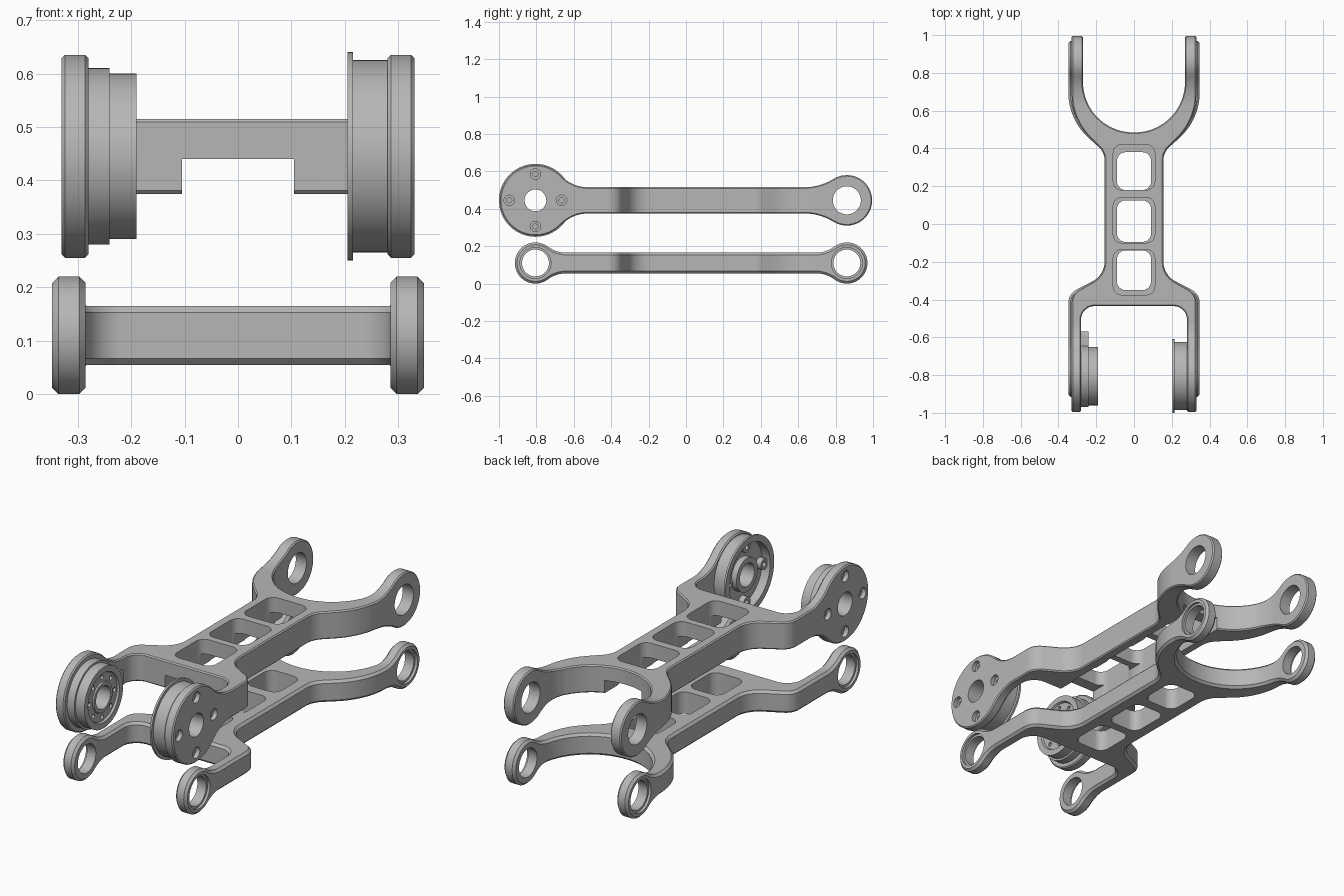
import bpy
import bmesh
from math import pi, sin, cos, tan, atan2, sqrt, radians
from mathutils import Vector

cube = bpy.data.objects.get("Cube")
if cube:
    bpy.data.objects.remove(cube, do_unlink=True)

GREY = (0.47, 0.47, 0.47, 1)
metal = bpy.data.materials.new("satin grey metal")
metal.use_nodes = True
metal.diffuse_color = GREY
shader = next(n for n in metal.node_tree.nodes if n.type == 'BSDF_PRINCIPLED')
shader.inputs["Base Color"].default_value = GREY


def finish(bm, name):
    bmesh.ops.recalc_face_normals(bm, faces=bm.faces)
    mesh = bpy.data.meshes.new(name)
    bm.to_mesh(mesh)
    bm.free()
    mesh.materials.append(metal)
    obj = bpy.data.objects.new(name, mesh)
    bpy.context.collection.objects.link(obj)
    return obj


def prism(name, outline, axis, lo, hi):
    """Extrude a 2D outline along x (outline in y, z) or along z (outline in x, y)."""
    place = (lambda a, b, t: (t, a, b)) if axis == 'x' else (lambda a, b, t: (a, b, t))
    bm = bmesh.new()
    low = [bm.verts.new(place(a, b, lo)) for a, b in outline]
    high = [bm.verts.new(place(a, b, hi)) for a, b in outline]
    bm.faces.new(low)
    bm.faces.new(high)
    n = len(low)
    for i in range(n):
        j = (i + 1) % n
        bm.faces.new((low[i], low[j], high[j], high[i]))
    return finish(bm, name)


def arc(cx, cy, r, start, end, steps):
    angles = [start + (end - start) * i / steps for i in range(steps + 1)]
    return [(cx + r * cos(a), cy + r * sin(a)) for a in angles]


def rod(y, z, r, lo, hi, name="cutter", steps=48):
    return prism(name, arc(y, z, r, 0, 2 * pi, steps)[:-1], 'x', lo, hi)


def rounded(corners, steps=12):
    """Round each (x, y, radius) corner of a polygon."""
    out = []
    for i, (x, y, r) in enumerate(corners):
        p = Vector((x, y))
        if r == 0:
            out.append((x, y))
            continue
        d1 = (Vector(corners[i - 1][:2]) - p).normalized()
        d2 = (Vector(corners[(i + 1) % len(corners)][:2]) - p).normalized()
        half = d1.angle(d2) / 2
        centre = p + (d1 + d2).normalized() * (r / sin(half))
        a = p + d1 * (r / tan(half)) - centre
        b = p + d2 * (r / tan(half)) - centre
        for k in range(steps + 1):
            v = centre + a.lerp(b, k / steps).normalized() * r
            out.append((v.x, v.y))
    return out


def box_outline(x0, x1, y0, y1, r):
    return rounded([(x0, y0, r), (x1, y0, r), (x1, y1, r), (x0, y1, r)], 8)


def apply_modifier(obj, mod):
    bpy.context.view_layer.objects.active = obj
    bpy.ops.object.modifier_apply(modifier=mod.name)


def combine(obj, tool, operation='DIFFERENCE'):
    mod = obj.modifiers.new("boolean", 'BOOLEAN')
    mod.operation = operation
    mod.solver = 'EXACT'
    mod.object = tool
    apply_modifier(obj, mod)
    bpy.data.objects.remove(tool, do_unlink=True)


def smooth(obj):
    bpy.ops.object.select_all(action='DESELECT')
    obj.select_set(True)
    bpy.context.view_layer.objects.active = obj
    bpy.ops.object.shade_smooth_by_angle(angle=radians(30))


def lathe(name, profile, y, z, steps=64):
    """Turn a closed (x, radius) profile about an axis parallel to x."""
    bm = bmesh.new()
    rings = []
    for k in range(steps):
        a = 2 * pi * k / steps
        rings.append([bm.verts.new((x, y + r * cos(a), z + r * sin(a))) for x, r in profile])
    n = len(profile)
    for k in range(steps):
        p, q = rings[k], rings[(k + 1) % steps]
        for i in range(n):
            j = (i + 1) % n
            bm.faces.new((p[i], p[j], q[j], q[i]))
    return finish(bm, name)


def eye_end(y, z, r, half, fillet, toward):
    """Round eye blended into the bar, from the bar's top edge round to its bottom."""
    up = half + fillet
    d = sqrt((r + fillet) ** 2 - up ** 2)
    a = atan2(up, d)
    pts = arc(d, up, fillet, 1.5 * pi, a + pi, 10)
    pts += arc(0, 0, r, a, 2 * pi - a, 44)[1:-1]
    pts += arc(d, -up, fillet, pi - a, pi / 2, 10)
    return [(y + toward * u, z + v) for u, v in pts]


def link(name, z, half, front, rear, inner_rear, inner_front, outer, windows, width, chamfer):
    """Forked link: plan outline crossed with side outline, then windows cut."""
    side = [(inner_rear, 0.485, inner_rear - 0.005), (inner_rear, 1.1, 0), (outer, 1.1, 0),
            (outer, 0.55, 0.33), (0.155, 0.38, 0.1), (0.155, -0.27, 0.12),
            (outer, -0.37, 0.08), (outer, -1.1, 0), (inner_front, -1.1, 0),
            (inner_front, -0.435, 0.07)]
    plan = rounded(side + [(-x, y, r) for x, y, r in reversed(side)])
    body = prism(name, plan, 'z', z - 0.4, z + 0.4)
    profile = eye_end(front[0], z, front[1], half, front[2], 1)
    profile += reversed(eye_end(rear[0], z, rear[1], half, rear[2], -1))
    combine(body, prism("cutter", profile, 'x', -0.6, 0.6), 'INTERSECT')
    bevel = body.modifiers.new("chamfer", 'BEVEL')
    bevel.width = chamfer
    bevel.segments = 1
    bevel.limit_method = 'ANGLE'
    bevel.angle_limit = radians(40)
    bevel.use_clamp_overlap = False
    apply_modifier(body, bevel)
    for y0, y1 in windows:
        combine(body, prism("cutter", box_outline(-width, width, y0, y1, 0.045), 'z', z - 0.3, z + 0.3))
    return body


FRONT, REAR = -0.805, 0.86
UP, LOW = 0.445, 0.11

# Upper link with large front flanges and a grooved underside
upper = link("upper_link", UP, 0.07, (FRONT, 0.19, 0.2), (REAR, 0.135, 0.3), 0.27, 0.28, 0.33,
             [(0.18, 0.42), (-0.1, 0.14), (-0.375, -0.135)], 0.11, 0.006)
combine(upper, prism("cutter", box_outline(-0.105, 0.105, -0.62, 0.62, 0.01), 'z', 0.2, 0.44))
combine(upper, rod(FRONT, UP, 0.058, -0.6, 0.6))
combine(upper, rod(REAR, UP, 0.075, -0.6, 0.6))

# Counterbored bolt holes on the outer flange faces
for s in (-1, 1):
    for k in range(4):
        y, z = FRONT + 0.14 * cos(k * pi / 2), UP + 0.14 * sin(k * pi / 2)
        for r, depth in ((0.028, 0.308), (0.014, 0.297)):
            combine(upper, rod(y, z, r, *sorted((s * depth, s * 0.4)), steps=20))
smooth(upper)

# Lower link with four small eyes
lower = link("lower_link", LOW, 0.055, (FRONT, 0.11, 0.17), (REAR, 0.11, 0.17), 0.285, 0.285, 0.348,
             [(0.18, 0.38), (-0.095, 0.125), (-0.35, -0.14)], 0.09, 0.012)
for y in (FRONT, REAR):
    combine(lower, rod(y, LOW, 0.072, -0.6, 0.6))
    for s in (-1, 1):
        combine(lower, rod(y, LOW, 0.083, *sorted((s * 0.335, s * 0.4))))
smooth(lower)

# Stepped drive hub on the inside of one front flange
drive = lathe("drive_hub", [(-0.285, 0.058), (-0.285, 0.165), (-0.24, 0.165), (-0.24, 0.155),
                            (-0.19, 0.155), (-0.19, 0.125), (-0.2, 0.12), (-0.2, 0.078),
                            (-0.193, 0.075), (-0.193, 0.058)], FRONT, UP)
for k in range(8):
    a = k * pi / 4
    combine(drive, rod(FRONT + 0.1 * cos(a), UP + 0.1 * sin(a), 0.011, -0.225, -0.15, steps=16))
smooth(drive)
smooth(prism("drive_hub_tab", box_outline(-0.67, -0.57, UP - 0.045, UP + 0.045, 0.02), 'x', -0.285, -0.242))

# Hollow rimmed idler hub on the inside of the other flange
idler = lathe("idler_hub", [(0.285, 0.058), (0.285, 0.18), (0.215, 0.18), (0.215, 0.195),
                            (0.205, 0.195), (0.205, 0.163), (0.25, 0.163), (0.25, 0.085),
                            (0.22, 0.085), (0.22, 0.058)], FRONT, UP)
smooth(idler)
for k in range(4):
    a = k * pi / 2
    y, z = FRONT + 0.14 * cos(a), UP + 0.14 * sin(a)
    boss = rod(y, z, 0.028, 0.222, 0.255, "idler_boss_%d" % (k + 1), 24)
    combine(boss, rod(y, z, 0.013, 0.2, 0.245, steps=16))
    smooth(boss)
